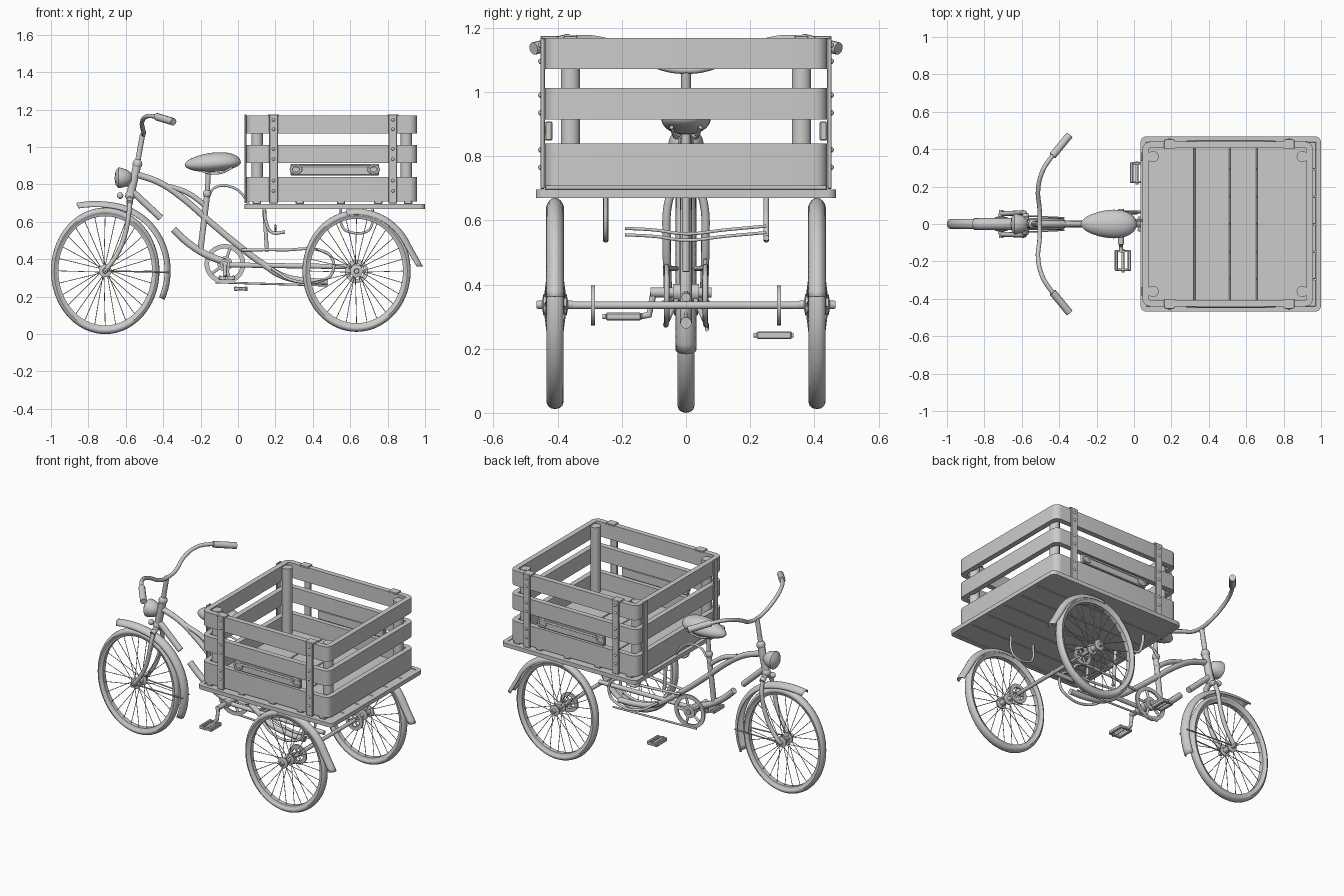
import bpy, bmesh, math
from math import sin, cos, pi, radians
from mathutils import Vector, Matrix

if "Cube" in bpy.data.objects:
    bpy.data.objects.remove(bpy.data.objects["Cube"])


def finish(name, bm, angle=40):
    bmesh.ops.recalc_face_normals(bm, faces=bm.faces)
    me = bpy.data.meshes.new(name)
    bm.to_mesh(me)
    bm.free()
    return add(name, me, angle)


def add(name, me, angle=40):
    ob = bpy.data.objects.new(name, me)
    bpy.context.collection.objects.link(ob)
    bpy.ops.object.select_all(action='DESELECT')
    ob.select_set(True)
    bpy.context.view_layer.objects.active = ob
    bpy.ops.object.shade_smooth_by_angle(angle=radians(angle))
    return ob


def tube(name, pts, r, cyclic=False, straight=False):
    cu = bpy.data.curves.new(name, 'CURVE')
    cu.dimensions, cu.bevel_depth, cu.bevel_resolution = '3D', r, 3
    cu.resolution_u, cu.use_fill_caps = 8, True
    sp = cu.splines.new('BEZIER')
    sp.bezier_points.add(len(pts) - 1)
    for b, p in zip(sp.bezier_points, pts):
        b.co = p
        b.handle_left_type = b.handle_right_type = 'VECTOR' if straight else 'AUTO'
    sp.use_cyclic_u = cyclic
    tmp = bpy.data.objects.new(name + "_path", cu)
    bpy.context.collection.objects.link(tmp)
    me = bpy.data.meshes.new_from_object(tmp.evaluated_get(bpy.context.evaluated_depsgraph_get()))
    bpy.data.objects.remove(tmp)
    return add(name, me)


def box(name, x0, x1, y0, y1, z0, z1, bev=0.004):
    bm = bmesh.new()
    m = Matrix.Translation(((x0 + x1) / 2, (y0 + y1) / 2, (z0 + z1) / 2)) @ \
        Matrix.Diagonal((x1 - x0, y1 - y0, z1 - z0, 1))
    bmesh.ops.create_cube(bm, size=1, matrix=m)
    bmesh.ops.bevel(bm, geom=bm.edges[:], offset=bev, segments=1, affect='EDGES')
    return finish(name, bm, 30)


def lathe(name, prof, loc, sx=1.0, n=56):
    """Closed (radius, y) profile turned about the y axis."""
    bm = bmesh.new()
    rows = [[bm.verts.new((loc[0] + sx * r * cos(2 * pi * i / n), loc[1] + y,
                           loc[2] + r * sin(2 * pi * i / n))) for r, y in prof] for i in range(n)]
    for i in range(n):
        a, b = rows[i], rows[(i + 1) % n]
        for j in range(len(prof)):
            k = (j + 1) % len(prof)
            bm.faces.new((a[j], b[j], b[k], a[k]))
    return finish(name, bm)


def circle(r, w, h, n=12):
    return [(r + h * cos(2 * pi * j / n), w * sin(2 * pi * j / n)) for j in range(n)]


def wheel(name, x, y, z, R, sx, hub):
    lathe(name + "_tire", circle(R - 0.02, 0.026, 0.02), (x, y, z), sx, 72)
    lathe(name + "_rim", [(R - .03, -.02), (R - .03, .02), (R - .046, .014), (R - .046, -.014)], (x, y, z), sx, 72)
    lathe(name + "_hub", [(.004, -hub), (.012, -hub), (.014, -.04), (.034, -.036), (.034, -.028), (.017, -.024),
                          (.017, .024), (.034, .028), (.034, .036), (.014, .04), (.012, hub), (.004, hub)], (x, y, z), 1, 20)
    bm = bmesh.new()
    for i in range(28):
        a = 2 * pi * i / 28
        b = a + (0.22 if (i // 2) % 2 else -0.22)
        p = Vector((.03 * cos(b), .032 * (-1) ** i, .03 * sin(b)))
        q = Vector(((R - .04) * cos(a) * sx, 0, (R - .04) * sin(a)))
        rot = (q - p).to_track_quat('Z', 'Y').to_matrix().to_4x4()
        bmesh.ops.create_cone(bm, cap_ends=True, segments=5, radius1=.002, radius2=.002, depth=(q - p).length,
                              matrix=Matrix.Translation(Vector((x, y, z)) + (p + q) / 2) @ rot)
    finish(name + "_spokes", bm)


def fender(name, c, rx, rz, a0, a1, w, flare=0, front=0):
    bm, n, m = bmesh.new(), 28, 8
    rows = []
    for i in range(n + 1):
        a = radians(a0 + (a1 - a0) * i / n)
        out = flare * max(0, i / n - .75) ** 2 * 16 + front * max(0, .25 - i / n) ** 2 * 16
        row = []
        for j in range(m + 1):
            t = (j / m * 2 - 1) * 1.35
            d = out - .04 * (1 - cos(t))
            row.append(bm.verts.new((c[0] + (rx + d) * cos(a), c[1] + w * sin(t), c[2] + (rz + d) * sin(a))))
        rows.append(row)
    for a, b in zip(rows, rows[1:]):
        for j in range(m):
            bm.faces.new((a[j], a[j + 1], b[j + 1], b[j]))
    ob = finish(name, bm)
    ob.modifiers.new("thickness", 'SOLIDIFY').thickness = 0.004


def ring(name, x0, x1, y, r, th, z0, z1):
    """Rounded rectangular band."""
    bm, cols = bmesh.new(), []
    for cx, sy, a0 in ((x1 - r, 1, 0), (x0 + r, 1, 90), (x0 + r, -1, 180), (x1 - r, -1, 270)):
        for k in range(6):
            a = radians(a0 + 18 * k)
            o = Vector((cx, sy * (y - r), 0))
            d = Vector((cos(a), sin(a), 0))
            cols.append([bm.verts.new(o + d * q + Vector((0, 0, z))) for q, z in
                         ((r, z0), (r, z1), (r - th, z1), (r - th, z0))])
    for a, b in zip(cols, cols[1:] + cols[:1]):
        for j in range(4):
            bm.faces.new((a[j], b[j], b[(j + 1) % 4], a[(j + 1) % 4]))
    finish(name, bm, 30)


def bolts(name, pts, r=.009):
    bm = bmesh.new()
    for p in pts:
        bmesh.ops.create_uvsphere(bm, u_segments=10, v_segments=6, radius=r, matrix=Matrix.Translation(p))
    finish(name, bm)


# Wheels, fenders and stays
F = (-.71, 0, .338)
wheel("front_wheel", *F, .338, .858, .075)
fender("front_fender", F, .35, .368, 114, -25, .034, 0, .03)
for s in (-1, 1):
    side = "left" if s > 0 else "right"
    wheel("rear_wheel_" + side, .634, .408 * s, .337, .325, .89, .058)
    fender("rear_fender_" + side, (.634, .408 * s, .337), .32, .333, 100, 4, .029, .035)
    tube("front_fender_stay_" + side, [(F[0], .05 * s, F[2]), (-.372, .033 * s, .33)], .004, straight=True)
    # Fork legs
    tube("fork_leg_" + side, [(-.577, .03 * s, .725), (-.583, .056 * s, .65), (-.605, .06 * s, .53),
                              (-.645, .058 * s, .43), (-.71, .055 * s, .338)], .013)
    # Brake discs and hanging levers
    lathe("brake_disc_" + side, [(.04, -.006), (.062, -.006), (.062, .006), (.04, .006)], (.634, .29 * s, .335), 1, 32)
    for k in range(3):
        a = k * pi / 3
        d = Vector((cos(a), 0, sin(a))) * .05
        c = Vector((.634, .29 * s, .335))
        tube("disc_arm_" + side, [c - d, c + d], .006, straight=True)
    tube("hanging_lever_" + side, [(.14, .25 * s, .67), (.15, .25 * s, .60), (.18, .25 * s, .545), (.25, .25 * s, .545)], .009)

# Axle, under-tray linkage and hanging loop
tube("rear_axle", [(.634, -.46, .335), (.634, .46, .335)], .012, straight=True)
for z in (.57, .55):
    tube("brake_linkage", [(.2, -.19, z + .005), (.2, -.1, z), (.2, 0, z - .012), (.2, .12, z), (.2, .25, z + .012)], .005)
tube("under_tray_loop", [(.55, -.25, .67), (.56, -.25, .57), (.6, -.25, .545), (.68, -.25, .545), (.71, -.25, .57), (.72, -.25, .67)], .007)

# Steering column, handlebar and lamp
tube("head_tube", [(-.577, 0, .735), (-.538, 0, .91)], .023, straight=True)
bolts("head_cups", [(-.577, 0, .74), (-.538, 0, .91)], .028)
tube("fork_crown", [(-.579, -.05, .70), (-.577, 0, .725), (-.579, .05, .70)], .017)
tube("stem", [(-.54, 0, .90), (-.51, 0, 1.07)], .015, straight=True)
half = [(-.505, .08, 1.08), (-.513, .18, 1.13), (-.49, .28, 1.163), (-.44, .36, 1.163), (-.35, .465, 1.138)]
tube("handlebar", [(x, -y, z) for x, y, z in half[::-1]] + [(-.505, 0, 1.068)] + half, .012)
for s in (-1, 1):
    tube("grip", [(-.435, .365 * s, 1.162), (-.345, .475 * s, 1.135)], .02, straight=True)
lamp = lathe("headlamp", [(.001, -.045), (.025, -.04), (.045, -.015), (.055, .02), (.055, .03), (.035, .045), (.001, .05)], (0, 0, 0), 1, 28)
lamp.rotation_euler = (0, 0, pi / 2)
lamp.location = (-.61, 0, .835)
tube("lamp_bracket", [(-.6, 0, .80), (-.56, 0, .79)], .01, straight=True)
bolts("small_bell", [(-.63, .01, .74)], .018)

# Frame tubes
tube("main_tube", [(-.545, 0, .855), (-.42, 0, .81), (-.3, 0, .73), (-.15, 0, .60), (0, 0, .475), (.14, 0, .37), (.24, 0, .31), (.36, 0, .285), (.48, 0, .28)], .018)
tube("top_tube", [(-.37, 0, .79), (-.27, 0, .755), (-.165, 0, .68)], .015)
tube("down_tube_front", [(-.567, 0, .765), (-.412, 0, .62)], .019, straight=True)
tube("down_tube_rear", [(-.345, 0, .56), (-.27, 0, .49), (-.17, 0, .425), (-.07, 0, .385)], .02)
tube("seat_tube", [(-.165, 0, .745), (-.2, 0, .455), (-.195, 0, .44)], .017, straight=True)
tube("seat_post", [(-.165, 0, .74), (-.158, 0, .88)], .014, straight=True)
bolts("seat_clamp", [(-.165, 0, .75)], .024)
tube("center_stay", [(-.07, 0, .37), (.62, 0, .36)], .014, straight=True)
tube("upright_stay", [(.14, 0, .67), (.155, 0, .44)], .011, straight=True)
tube("rear_cable", [(-.16, .02, .74), (-.12, .02, .785), (-.03, .02, .785), (.02, .02, .75), (.06, .02, .69)], .007)
for s in (-1, 1):
    y = .06 * s
    tube("rear_loop", [(.02, y * .5, .45), (.25, y, .45), (.45, y, .445), (.5, y, .41), (.505, y, .33),
                       (.46, y, .29), (.3, y, .285), (.18, y * .5, .35)], .008)

# Drivetrain: chainring, chain, crank and pedals
C = Vector((-.07, .06, .375))
lathe("chainring", [(.082, -.005), (.106, -.005), (.106, .005), (.082, .005)], C, 1.03, 40)
lathe("chainring_hub", [(.004, -.01), (.04, -.01), (.04, .01), (.004, .01)], C, 1, 24)
for k in range(5):
    d = Vector((cos(k * 2 * pi / 5), 0, sin(k * 2 * pi / 5)))
    tube("chainring_arm", [C + d * .02, C + d * .09], .008, straight=True)
tube("bottom_bracket", [(-.07, -.11, .375), (-.07, .08, .375)], .016, straight=True)
tube("bracket_shell", [(-.07, -.04, .375), (-.07, .04, .375)], .028, straight=True)
tube("chain", [(-.12, .065, .277), (.1, .065, .27), (.48, .065, .26)], .006)
tube("crank", [(-.07, -.1, .38), (-.07, -.115, .305), (-.07, -.15, .30)], .011, straight=True)


def pedal(x, y, z, w):
    for s in (-1, 1):
        box("pedal_pad", x + s * w - .009, x + s * w + .009, y - .055, y + .055, z - .012, z + .012)
        box("pedal_end", x - w, x + w, y + s * .05 - .006, y + s * .05 + .006, z - .009, z + .009, .002)
    tube("pedal_axle", [(x, y - .065, z), (x, y + .06, z)], .008, straight=True)


pedal(-.06, -.195, .30, .035)
pedal(.015, .275, .242, .028)

# Saddle
bm = bmesh.new()
bmesh.ops.create_uvsphere(bm, u_segments=32, v_segments=18, radius=1)
bmesh.ops.rotate(bm, verts=bm.verts, matrix=Matrix.Rotation(pi / 2, 3, 'Y'))
for v in bm.verts:
    t = (v.co.x + 1) / 2
    top = v.co.z > 0
    v.co = (-.135 + .15 * v.co.x, v.co.y * (.06 + .03 * t),
            .905 + .014 * t + v.co.z * ((.048 + .02 * t) if top else .045))
finish("saddle", bm, 60)
for s in (-1, 1):
    tube("saddle_rail", [(-.22, .015 * s, .885), (-.16, .025 * s, .862), (-.09, .035 * s, .862), (-.03, .045 * s, .89)], .006)

# Tray and crate floor
ring("tray_rim", .035, 1.0, .468, .03, .028, .67, .696)
for k in range(6):
    y0 = -.442 + k * .1473
    box("tray_plank", .062, .973, y0, y0 + .145, .674, .694, .003)
for a, b in ((.075, .322), (.325, .511), (.514, .655), (.658, .93)):
    box("floor_plank", a, b, -.41, .41, .712, .735, .003)
for x in (.1, .33, .55, .75, .91):
    box("floor_bearer", x - .022, x + .022, -.44, .44, .694, .713)

# Crate slats, posts, straps and side handles
for i, (a, b) in enumerate(((.708, .84), (.914, 1.012), (1.072, 1.168))):
    ring("crate_slat_%d" % (i + 1), .045, .957, .44, .042, .034, a, b)
for s in (-1, 1):
    for x in (.102, .9):
        tube("corner_post", [(x, .36 * s, .72), (x, .36 * s, 1.16)], .031, straight=True)
    for x in (.19, .828):
        y = .447 * s
        box("side_strap", x - .023, x + .023, y - .007, y + .007, .698, 1.174, .003)
        box("strap_hook", x - .03, x + .03, min(.4 * s, .45 * s), max(.4 * s, .45 * s), 1.165, 1.175, .002)
        bolts("strap_bolts", [(x, .452 * s, z) for z in (.765, .82, .935, .99, 1.095, 1.145)])
    box("front_strap", .035, .046, .36 * s - .022, .36 * s + .022, .70, 1.175, .003)
    box("side_handle_board", .28, .755, .428 * s - .012, .428 * s + .012, .848, .908)
    for x in (.31, .725):
        lathe("handle_ring", circle(.02, .005, .006, 8), (x, .441 * s, .88), 1.3, 24)
    tube("side_handle_bar", [(.335, .442 * s, .895), (.7, .442 * s, .895)], .006, straight=True)
